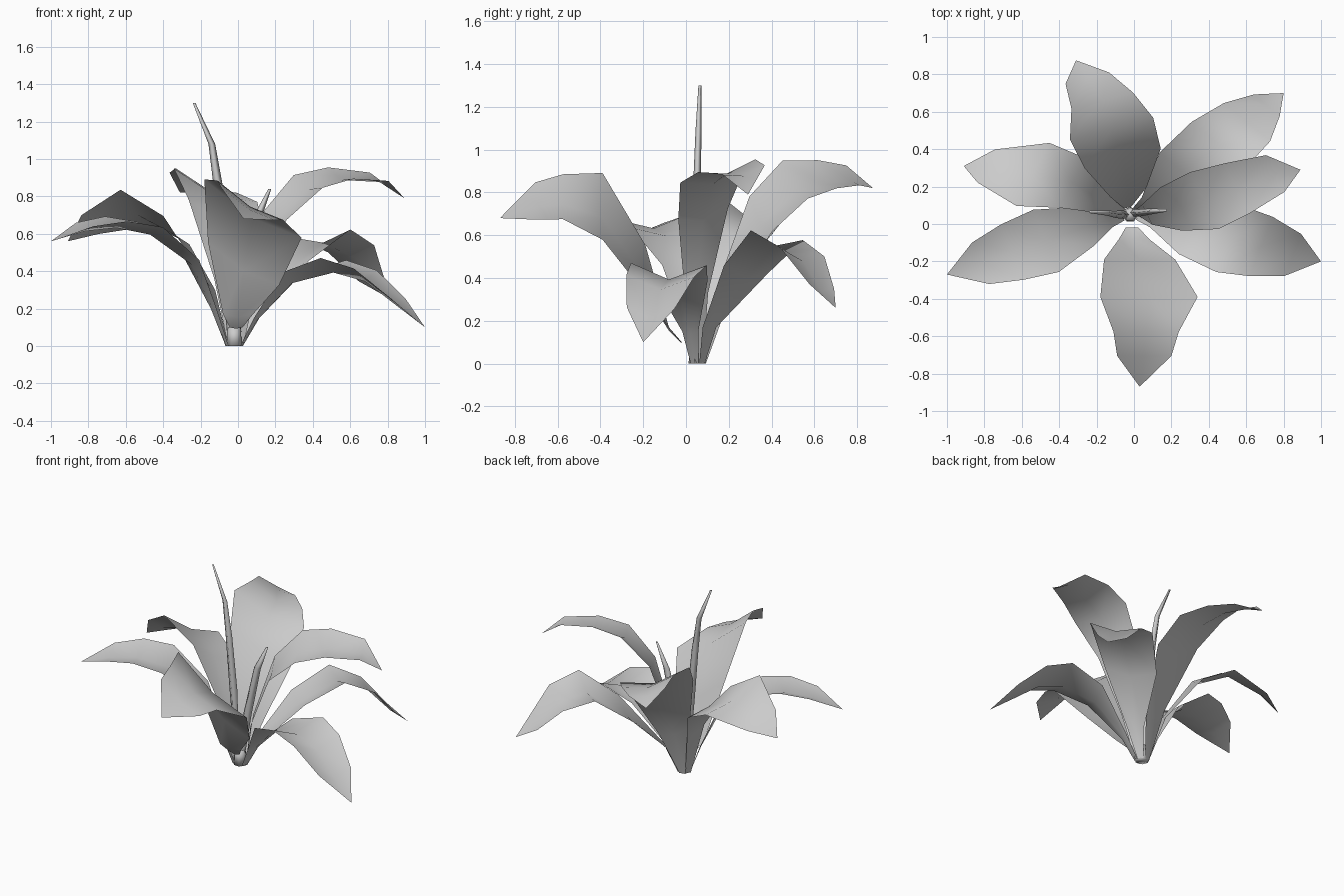
import bpy, bmesh
from mathutils import Vector

BASE = Vector((-0.02, 0.05, 0))   # centre of the root crown


def finish(name, bm):
    bmesh.ops.remove_doubles(bm, verts=bm.verts, dist=0.0005)
    me = bpy.data.meshes.new(name)
    bm.to_mesh(me)
    bm.free()
    for p in me.polygons:
        p.use_smooth = True
    ob = bpy.data.objects.new(name, me)
    bpy.context.collection.objects.link(ob)


def leaf(name, side, fold, rows, tip, rooted=True):
    """Folded blade: rows are (x, y, z, half width), side points across the blade."""
    s = Vector(side)
    s /= s.xy.length
    out = Vector(tip) - BASE
    out.z = 0
    foot = BASE + out.normalized() * 0.04
    first = [(*foot, 0.02)] if rooted else []
    bm = bmesh.new()
    prev = None
    for x, y, z, w in first + rows + [(*tip, 0.0)]:
        c = Vector((x, y, z))
        flat = Vector((s.x, s.y, s.z if z > 0.2 else 0))
        dip = Vector((0, 0, fold * w if z else 0))
        row = [bm.verts.new(p) for p in (c - flat * w, c - dip, c + flat * w)]
        if prev:
            for i in range(2):
                bm.faces.new((prev[i], prev[i + 1], row[i + 1], row[i]))
        prev = row
    bmesh.ops.dissolve_degenerate(bm, dist=0.0005, edges=bm.edges)
    bmesh.ops.recalc_face_normals(bm, faces=bm.faces)
    if sum(f.normal.z for f in bm.faces) < 0:
        bmesh.ops.reverse_faces(bm, faces=bm.faces)
    finish(name, bm)


def spike(name, path):
    """Tapered four-sided shoot: path is (x, y, z, half x, half y)."""
    bm = bmesh.new()
    rings = []
    for x, y, z, a, b in path:
        rings.append([bm.verts.new((x + i * a, y + j * b, z))
                      for i, j in ((1, 0), (0, 1), (-1, 0), (0, -1))])
    for r, q in zip(rings, rings[1:]):
        for i in range(4):
            bm.faces.new((r[i], r[(i + 1) % 4], q[(i + 1) % 4], q[i]))
    bm.faces.new(rings[-1])
    finish(name, bm)


# broad arching leaves
leaf("front_leaf", (1, 0, -0.6), 0.2,
     [(-0.01, -0.02, 0.1, 0.035), (0.0, -0.08, 0.17, 0.08), (0.03, -0.19, 0.44, 0.19),
      (0.08, -0.39, 0.735, 0.26), (0.065, -0.575, 0.78, 0.175), (0.055, -0.705, 0.76, 0.145)],
     (0.03, -0.87, 0.68), rooted=False)
leaf("front_left_leaf", (-0.38, 0.92, 0.08), 0.3,
     [(-0.13, 0.02, 0.2, 0.04), (-0.25, -0.01, 0.47, 0.11), (-0.47, -0.09, 0.65, 0.18),
      (-0.65, -0.15, 0.68, 0.16), (-0.82, -0.21, 0.65, 0.12)], (-1.0, -0.27, 0.56))
leaf("back_left_leaf", (0.46, 0.88, -0.5), 0.2,
     [(-0.15, 0.11, 0.33, 0.06), (-0.33, 0.22, 0.62, 0.15), (-0.54, 0.265, 0.74, 0.19),
      (-0.79, 0.31, 0.65, 0.1)], (-0.91, 0.31, 0.56))
leaf("back_leaf", (0.95, 0.25, -0.38), 0.25,
     [(-0.03, 0.17, 0.32, 0.1), (-0.06, 0.35, 0.7, 0.21), (-0.12, 0.51, 0.86, 0.23),
      (-0.17, 0.66, 0.885, 0.17), (-0.25, 0.78, 0.88, 0.12)], (-0.31, 0.875, 0.82))
leaf("back_right_leaf", (0.77, -0.64, 0.12), 0.25,
     [(0.08, 0.11, 0.17, 0.05), (0.26, 0.28, 0.44, 0.16), (0.455, 0.425, 0.6, 0.19),
      (0.605, 0.545, 0.52, 0.16), (0.71, 0.635, 0.36, 0.09)], (0.80, 0.70, 0.26))
leaf("right_leaf", (-0.45, 0.89, 0.2), 0.25,
     [(0.07, 0.05, 0.32, 0.06), (0.2, 0.08, 0.7, 0.13), (0.375, 0.125, 0.88, 0.17),
      (0.55, 0.19, 0.925, 0.15), (0.755, 0.27, 0.905, 0.11)], (0.89, 0.29, 0.79))
leaf("front_right_leaf", (0.36, 0.93, -0.03), 0.38,
     [(0.1, 0.02, 0.15, 0.04), (0.29, -0.03, 0.39, 0.14), (0.51, -0.08, 0.465, 0.19),
      (0.68, -0.12, 0.41, 0.17), (0.85, -0.165, 0.26, 0.12)], (1.0, -0.20, 0.10))

# young rolled shoots in the middle
spike("tall_shoot", [(-0.04, 0.05, 0.03, 0.015, 0.02), (-0.07, 0.05, 0.5, 0.03, 0.022),
                     (-0.105, 0.052, 0.85, 0.025, 0.018), (-0.14, 0.058, 1.08, 0.018, 0.014),
                     (-0.235, 0.065, 1.3, 0.007, 0.007)])
spike("short_shoot", [(-0.01, 0.06, 0.03, 0.015, 0.02), (0.03, 0.06, 0.35, 0.03, 0.02),
                      (0.1, 0.068, 0.68, 0.025, 0.015), (0.17, 0.072, 0.84, 0.008, 0.007)])

# root crown where the stalks meet
bm = bmesh.new()
bmesh.ops.create_cone(bm, cap_ends=True, segments=7, radius1=0.042, radius2=0.035, depth=0.1)
bmesh.ops.translate(bm, verts=bm.verts, vec=BASE + Vector((0, 0, 0.05)))
finish("root_crown", bm)
